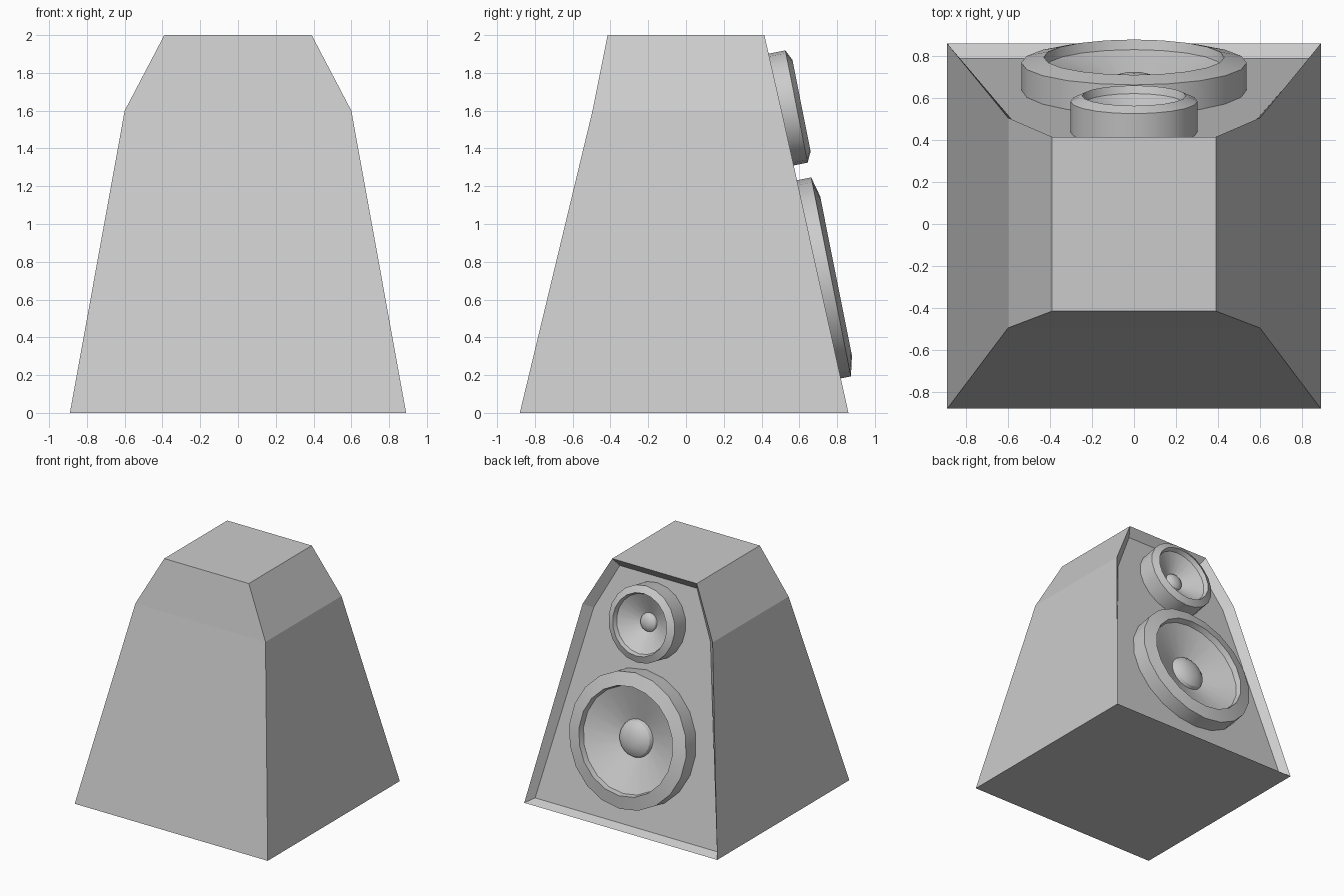
import bpy, bmesh, math
from mathutils import Matrix

if "Cube" in bpy.data.objects:
    bpy.data.objects.remove(bpy.data.objects["Cube"])

TILT = math.radians(11.3)


def finish(name, bm):
    bmesh.ops.recalc_face_normals(bm, faces=bm.faces[:])
    mesh = bpy.data.meshes.new(name)
    bm.to_mesh(mesh)
    bm.free()
    ob = bpy.data.objects.new(name, mesh)
    bpy.context.collection.objects.link(ob)
    return ob


# Tapered cabinet: three stacked rectangles (half width, back y, baffle y, z)
bm = bmesh.new()
rings = []
for w, y0, y1, z in [(0.89, -0.88, 0.86, 0), (0.6, -0.495, 0.506, 1.6), (0.39, -0.415, 0.415, 2)]:
    rings.append([bm.verts.new(p) for p in ((-w, y0, z), (w, y0, z), (w, y1, z), (-w, y1, z))])
bm.faces.new(rings[0][::-1])
bm.faces.new(rings[2])
for a, b in zip(rings, rings[1:]):
    for i in (0, 1, 3):
        j = (i + 1) % 4
        bm.faces.new((a[i], a[j], b[j], b[i]))
baffle = bm.faces.new([r[2] for r in rings] + [r[3] for r in reversed(rings)])
bmesh.ops.recalc_face_normals(bm, faces=bm.faces[:])
# Recessed speaker panel with a sloping frame
bmesh.ops.inset_individual(bm, faces=[baffle], thickness=0.065, depth=-0.065)
finish("cabinet", bm)


# Speaker driver: lathed profile (radius, height along the axis), 0 = outer rim edge
def driver(name, profile, y, z, sides=20):
    bm = bmesh.new()
    verts = [bm.verts.new((r, 0, h)) for r, h in profile]
    edges = [bm.edges.new(p) for p in zip(verts, verts[1:])]
    bmesh.ops.spin(bm, geom=verts + edges, axis=(0, 0, 1), cent=(0, 0, 0),
                   angle=math.tau, steps=sides, use_duplicate=False)
    bmesh.ops.remove_doubles(bm, verts=bm.verts[:], dist=0.0005)
    ob = finish(name, bm)
    # Lathe axis points out of the baffle, towards +y and slightly up
    ob.matrix_world = Matrix.Translation((0, y, z)) @ Matrix.Rotation(TILT - math.pi / 2, 4, 'X')
    bpy.ops.object.select_all(action='DESELECT')
    ob.select_set(True)
    bpy.context.view_layer.objects.active = ob
    bpy.ops.object.shade_smooth_by_angle(angle=math.radians(30))


def dome(radius, base, height, steps=4):
    return [(radius * math.cos(i * math.pi / 2 / steps),
             base + height * math.sin(i * math.pi / 2 / steps)) for i in range(steps + 1)]


driver("woofer", [(0.537, -0.15), (0.537, 0), (0.43, 0.027), (0.42, -0.02)]
       + dome(0.15, -0.12, 0.07), 0.768, 0.72)
driver("tweeter", [(0.303, -0.15), (0.303, 0), (0.247, 0.027), (0.235, -0.01)]
       + dome(0.075, -0.10, 0.04), 0.585, 1.622)
